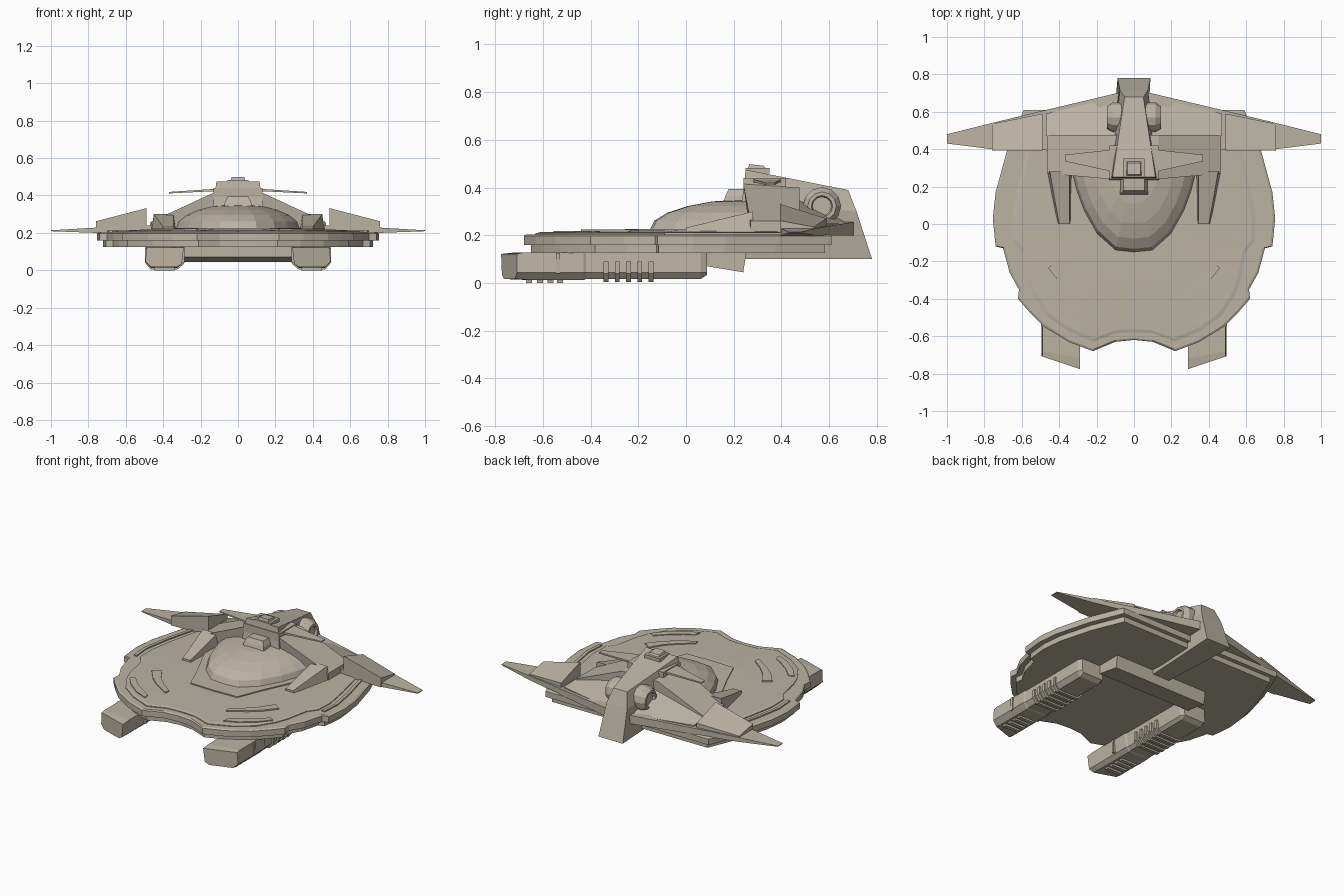
import bpy, bmesh, math

mat = bpy.data.materials.new("warm grey hull")
mat.diffuse_color = (0.50, 0.455, 0.37, 1)


def loft(name, rings, mirror=False):
    """Skin a stack of equal-length rings of 3D points and cap the ends."""
    bm = bmesh.new()
    vs = [[bm.verts.new(p) for p in r] for r in rings]
    n = len(rings[0])
    for a, b in zip(vs, vs[1:]):
        for i in range(n):
            j = (i + 1) % n
            bm.faces.new((a[i], a[j], b[j], b[i]))
    bm.faces.new(vs[0][::-1])
    bm.faces.new(vs[-1])
    bmesh.ops.recalc_face_normals(bm, faces=bm.faces)
    me = bpy.data.meshes.new(name)
    bm.to_mesh(me)
    bm.free()
    me.materials.append(mat)
    ob = bpy.data.objects.new(name, me)
    bpy.context.collection.objects.link(ob)
    if mirror:
        ob.modifiers.new("Mirror", 'MIRROR').use_mirror_merge = False
    return ob


def plate(name, pts, z0, z1, mirror=False):
    return loft(name, [[(x, y, z) for x, y in pts] for z in (z0, z1)], mirror)


def both(half):
    """Complete a half outline (x >= 0) with its mirror image."""
    return half + [(-p[0],) + tuple(p[1:]) for p in reversed(half) if p[0] > 0]


def level(pts, s, z, cy=0.0):
    return [(x * s, cy + (y - cy) * s, z) for x, y in pts]


def box(name, x0, x1, y0, y1, z0, z1, mirror=False):
    return plate(name, [(x0, y0), (x1, y0), (x1, y1), (x0, y1)], z0, z1, mirror)


# Saucer: wide upper rim over a narrower lower layer
rim = both([(0, -.62), (.1, -.63), (.22, -.68), (.35, -.63), (.48, -.55), (.56, -.47),
            (.62, -.40), (.615, -.35), (.665, -.26), (.70, -.13), (.74, -.12), (.755, .03),
            (.74, .17), (.68, .39), (.59, .61)])
loft("saucer_lower", [level(rim, .955, .125), level(rim, .955, .165)])
loft("saucer_upper", [level(rim, 1, .160), level(rim, 1, .198), level(rim, .985, .204)])
deck = both([(0, -.58), (.1, -.585), (.22, -.63), (.36, -.57), (.47, -.49), (.54, -.38),
             (.57, -.30), (.60, -.15), (.645, -.09), (.65, .03), (.62, .2), (.57, .42), (.52, .57)])
loft("saucer_deck", [level(deck, 1, .20), level(deck, 1, .209), level(deck, .97, .213),
                     level(deck, .5, .220)])
# Outer deck band on the flank
plate("flank_band", [(.67, -.09), (.68, .03), (.65, .2), (.60, .4), (.62, .4), (.67, .2),
                     (.70, .03), (.69, -.09)], .20, .212, True)

# Curved raised strips on the bow
plate("inner_strip", [(.41, -.20), (.36, -.28), (.29, -.35), (.215, -.405), (.22, -.44),
                      (.33, -.37), (.40, -.31), (.46, -.235)][::-1], .21, .224, True)
plate("outer_strip", [(.49, -.36), (.42, -.43), (.35, -.48), (.29, -.515), (.285, -.555),
                      (.37, -.52), (.46, -.45), (.52, -.38)][::-1], .205, .219, True)

# Plate beneath the dome, then the faceted dome
plate("dome_plate", both([(0, -.255), (.17, -.25), (.23, -.10), (.36, .18), (.36, .3)]), .21, .227)
u = both([(0, -.155), (.1, -.145), (.2, -.055), (.27, .07), (.31, .18), (.335, .28)])
loft("dome", [level(u, s, z, .30) for s, z in
              ((1, .215), (.95, .262), (.83, .295), (.65, .322), (.42, .342), (.15, .35))])

# Shoulder roof sloping down to each side, with forward prongs
loft("shoulder_roof", [both([(0, y, t), (.13, y, t), (.465, ye, .26), (.465, ye, .20)])
                       for y, ye, t in ((.24, .27, .415), (.475, .475, .40))])
loft("shoulder_prong", [
    [(.335, 0, .20), (.41, 0, .20), (.40, 0, .232), (.345, 0, .232)],
    [(.33, .28, .20), (.465, .28, .20), (.45, .28, .30), (.345, .28, .30)]], True)

# Delta wing with thin tips
loft("delta_wing", [
    [(x, y0, z0), (x, y1, z0), (x, y1, z1), (x, y0, z1)] for x, y0, y1, z0, z1 in
    ((0, .38, .72, .20, .255), (.09, .38, .70, .20, .255), (.49, .395, .605, .20, .24),
     (.76, .40, .54, .20, .228), (1, .43, .48, .209, .214))], True)
# Rear fairing from roof to wing
loft("rear_fairing", [
    [(x, .47, .22), (x, y1, .22), (x, y1, .25), (x, .47, z)] for x, y1, z in
    ((.05, .69, .36), (.47, .59, .255))], True)
# Wedge block on the wing
loft("wing_block", [
    [(x, .393, .20), (x, y1, .20), (x, y1, zr), (x, .393, zf)] for x, y1, zr, zf in
    ((.49, .59, .27, .332), (.76, .535, .235, .262))], True)

# Tail spine and keel
loft("tail_spine", [
    both([(.06, .25, .10), (.088, .78, .10)]),
    both([(.135, .235, .345), (.075, .715, .30)]),
    both([(.115, .25, .475), (.05, .68, .39)])])
box("bridge_neck", -.13, .13, .24, .42, .32, .44)
loft("bridge_nose", [
    both([(.075, .155, .335), (.075, .28, .335)]),
    both([(.07, .165, .365), (.07, .28, .365)]),
    both([(.055, .18, .395), (.055, .28, .395)])])

# Blade antenna across the bridge
loft("bridge_blade", [
    [(x, y0, z), (x, y1, z), (x, y1, z + t), (x, y0, z + t)] for x, y0, y1, z, t in
    ((0, .265, .41, .425, .014), (.14, .285, .395, .422, .012), (.37, .335, .37, .411, .008))], True)

# Sensor turret
box("sensor_base", -.055, .055, .25, .35, .46, .482)
loft("sensor_cap", [both([(.04, .26, .48), (.04, .34, .475)]),
                    both([(.034, .265, .498), (.034, .325, .492)])])

# Round engines either side of the spine
loft("side_engine", [
    [(x, .57 + r * math.cos(a * math.pi / 6), .322 + r * math.sin(a * math.pi / 6))
     for a in range(12)] for x, r in
    ((.05, .08), (.115, .08), (.145, .06), (.145, .045), (.13, .04))], True)

# Nacelles with chamfered undersides and slanted noses


def section(y, skew, zb, zt, g=0):
    s = [(.29 - g, zt), (.49 + g, zt), (.495 + g, .045), (.465, zb), (.325, zb), (.30 - g, .035)]
    return [(x, y + skew * (x - .29), z) for x, z in s]


loft("nacelle", [section(-.775, .33, .018, .122), section(-.72, .2, .014, .128),
                 section(-.43, 0, .012, .128), section(-.42, 0, .016, .13, -.006),
                 section(.06, 0, .016, .13, -.006), section(.088, 0, .034, .13, -.02)], True)
for i in range(5):
    y = -.345 + i * .047
    loft(f"nacelle_rib_{i + 1}", [
        [(x, yy, z) for x, z in ((.288, .09), (.497, .09), (.497, .04), (.467, .005),
                                 (.323, .005), (.288, .035))] for yy in (y, y + .02)], True)
box("nacelle_collar", .286, .498, -.545, -.528, .04, .126, True)
for i, y in enumerate((-.67, -.625, -.58, -.54)):
    box(f"nacelle_vent_{i + 1}", .34, .45, y, y + .025, 0, .03, True)

# Cross beam joining the nacelles
loft("cross_beam", [[(x, .09, .14), (x, .09, .07), (x, .24, .045), (x, .255, .14)]
                    for x in (-.34, .34)])
